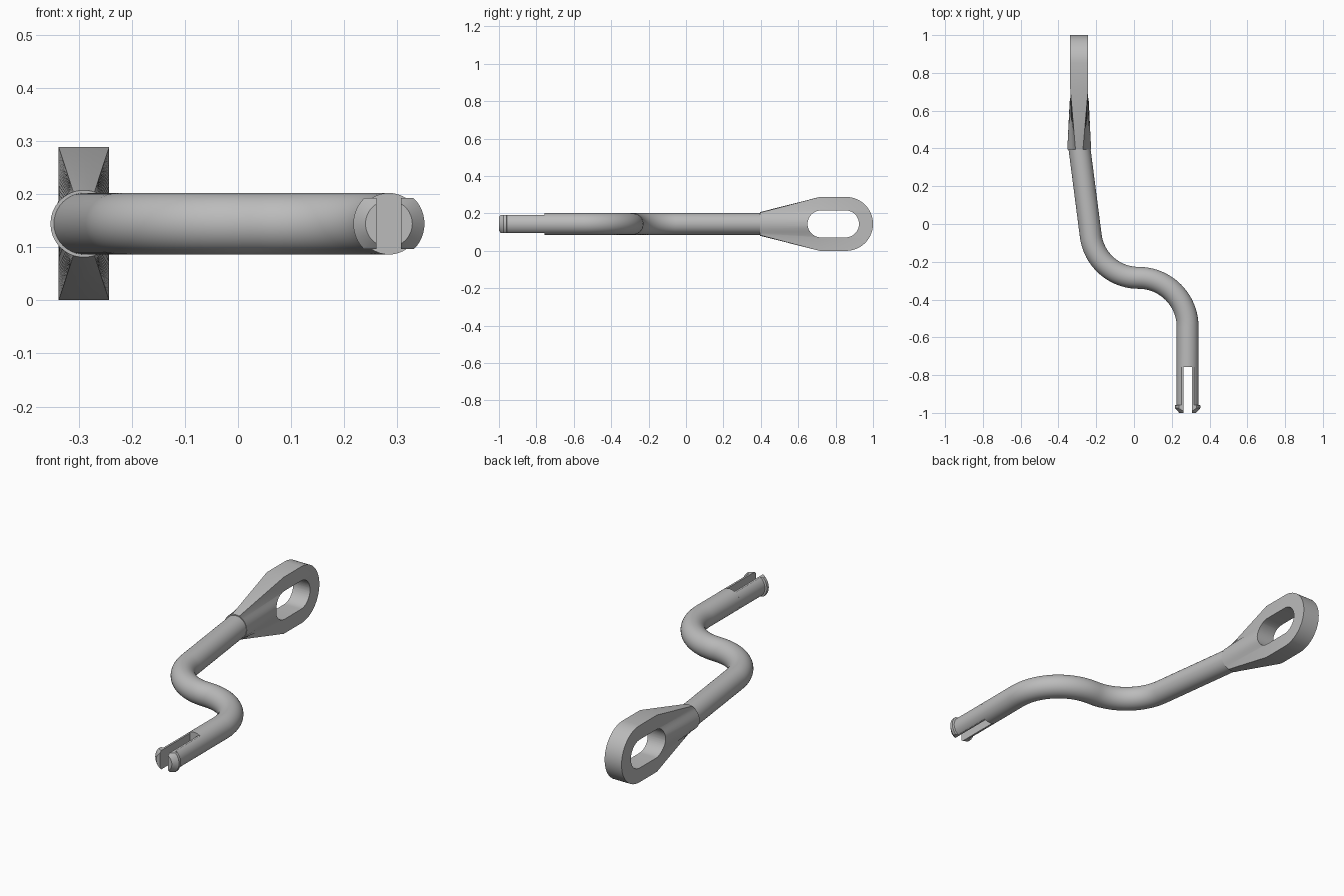
import bpy, bmesh
from math import sin, cos, pi, radians, sqrt
from mathutils import Vector

if "Cube" in bpy.data.objects:
    bpy.data.objects.remove(bpy.data.objects["Cube"])

ROD_R = 0.058      # rod radius
MID_Z = 0.144      # height of the centre plane
TIP_X = 0.284      # axis of the clip end
EYE_X = -0.29      # centre of the eye plate

steel = bpy.data.materials.new("grey steel")
steel.use_nodes = True
steel.diffuse_color = (0.5, 0.5, 0.5, 1)
steel.node_tree.nodes["Principled BSDF"].inputs["Base Color"].default_value = (0.5, 0.5, 0.5, 1)


def make_object(name, bm):
    bmesh.ops.recalc_face_normals(bm, faces=bm.faces)
    mesh = bpy.data.meshes.new(name)
    bm.to_mesh(mesh)
    bm.free()
    obj = bpy.data.objects.new(name, mesh)
    bpy.context.collection.objects.link(obj)
    mesh.materials.append(steel)
    return obj


def skin(bm, rings):
    """Join successive closed rings of points and cap both ends."""
    loops = [[bm.verts.new(p) for p in ring] for ring in rings]
    n = len(loops[0])
    for a, b in zip(loops, loops[1:]):
        for i in range(n):
            j = (i + 1) % n
            bm.faces.new((a[i], a[j], b[j], b[i]))
    bm.faces.new(loops[0])
    return loops


def arc(cx, cy, r, start, end, steps):
    angles = [radians(start + (end - start) * i / steps) for i in range(steps + 1)]
    return [Vector((cx + r * cos(a), cy + r * sin(a), MID_Z)) for a in angles]


# Bent rod: straight, two opposing bends, straight
path = [Vector((EYE_X, 0.41, MID_Z))]
path += arc(0.024, -0.03, 0.255, 187, 270, 20)
path += arc(0.024, -0.545, 0.26, 90, 0, 20)[1:]
path.append(Vector((TIP_X, -0.757, MID_Z)))
up = Vector((0, 0, 1))
rings = []
for i, p in enumerate(path):
    tangent = (path[min(i + 1, len(path) - 1)] - path[max(i - 1, 0)]).normalized()
    side = tangent.cross(up)
    rings.append([p + ROD_R * (cos(2 * pi * k / 40) * side + sin(2 * pi * k / 40) * up)
                  for k in range(40)])
bm = bmesh.new()
bm.faces.new(skin(bm, rings)[-1])
make_object("bent_rod", bm)

# Clip prongs: turned profile, sliced by the slot and by flats above and below
profile = [(-0.757, ROD_R), (-0.957, ROD_R), (-0.96, 0.067), (-0.975, 0.067), (-1.0, 0.044)]
for name, s in (("left_prong", 1), ("right_prong", -1)):
    bm = bmesh.new()
    ends = skin(bm, [[(TIP_X + r * cos(2 * pi * k / 48), y, MID_Z + r * sin(2 * pi * k / 48))
                      for k in range(48)] for y, r in profile])
    bm.faces.new(ends[-1])
    for offset, normal in (((s * 0.023, 0, 0), (-s, 0, 0)),
                           ((0, 0, 0.048), (0, 0, 1)),
                           ((0, 0, -0.048), (0, 0, -1))):
        bmesh.ops.bisect_plane(bm, geom=bm.verts[:] + bm.edges[:] + bm.faces[:],
                               plane_co=Vector((TIP_X, 0, MID_Z)) + Vector(offset),
                               plane_no=normal, clear_outer=True)
        bmesh.ops.holes_fill(bm, edges=[e for e in bm.edges if e.is_boundary], sides=0)
    make_object(name, bm)

# Eye plate: round socket lofted into a flat plate with a rounded end
T, R, N, M = 0.0475, 0.144, 48, 6
half = [(T, R * sin(pi * (i / N - 0.5))) for i in range(N + 1)]
half += [(T - 2 * T * i / M, R) for i in range(1, M)]
section = half + [(-x, -z) for x, z in half]


def round_point(x, z, r=0.063):
    d = sqrt(x * x + z * z)
    return (EYE_X + x * r / d, 0.395, MID_Z + z * r / d)


bm = bmesh.new()
loops = skin(bm, [
    [round_point(x, z) for x, z in section],
    [(EYE_X + x, 0.715, MID_Z + z) for x, z in section],
    [(EYE_X + x, 0.856 + sqrt(max(R * R - z * z, 0)), MID_Z + z) for x, z in section]])
end = loops[-1]
h = len(half)
for i in range(N):
    bm.faces.new((end[i], end[i + 1], end[h + N - i - 1], end[h + N - i]))
# top and bottom edge strips of the plate close onto the rounded end
bm.faces.new([end[i] for i in range(N, h + 1)])
bm.faces.new([end[i % (2 * h)] for i in range(h + N, 2 * h + 1)])
eye = make_object("eye_plate", bm)

# Oblong hole through the eye
hole = [(0.853 + 0.072 * cos(a), MID_Z + 0.072 * sin(a))
        for a in [pi * (i / 24 - 0.5) for i in range(25)]]
hole += [(1.575 - y, 2 * MID_Z - z) for y, z in hole]
bm = bmesh.new()
bm.faces.new(skin(bm, [[(EYE_X + x, y, z) for y, z in hole] for x in (-0.2, 0.2)])[-1])
cutter = make_object("hole_cutter", bm)
cut = eye.modifiers.new("hole", "BOOLEAN")
cut.operation = "DIFFERENCE"
cut.solver = "EXACT"
cut.object = cutter
bpy.context.view_layer.objects.active = eye
eye.select_set(True)
bpy.ops.object.modifier_apply(modifier="hole")
bpy.data.objects.remove(cutter)

# Smooth round surfaces, keep machined edges crisp
for obj in bpy.context.collection.objects:
    if obj.type == "MESH":
        bpy.ops.object.select_all(action="DESELECT")
        obj.select_set(True)
        bpy.context.view_layer.objects.active = obj
        bpy.ops.object.shade_smooth_by_angle(angle=radians(25))
